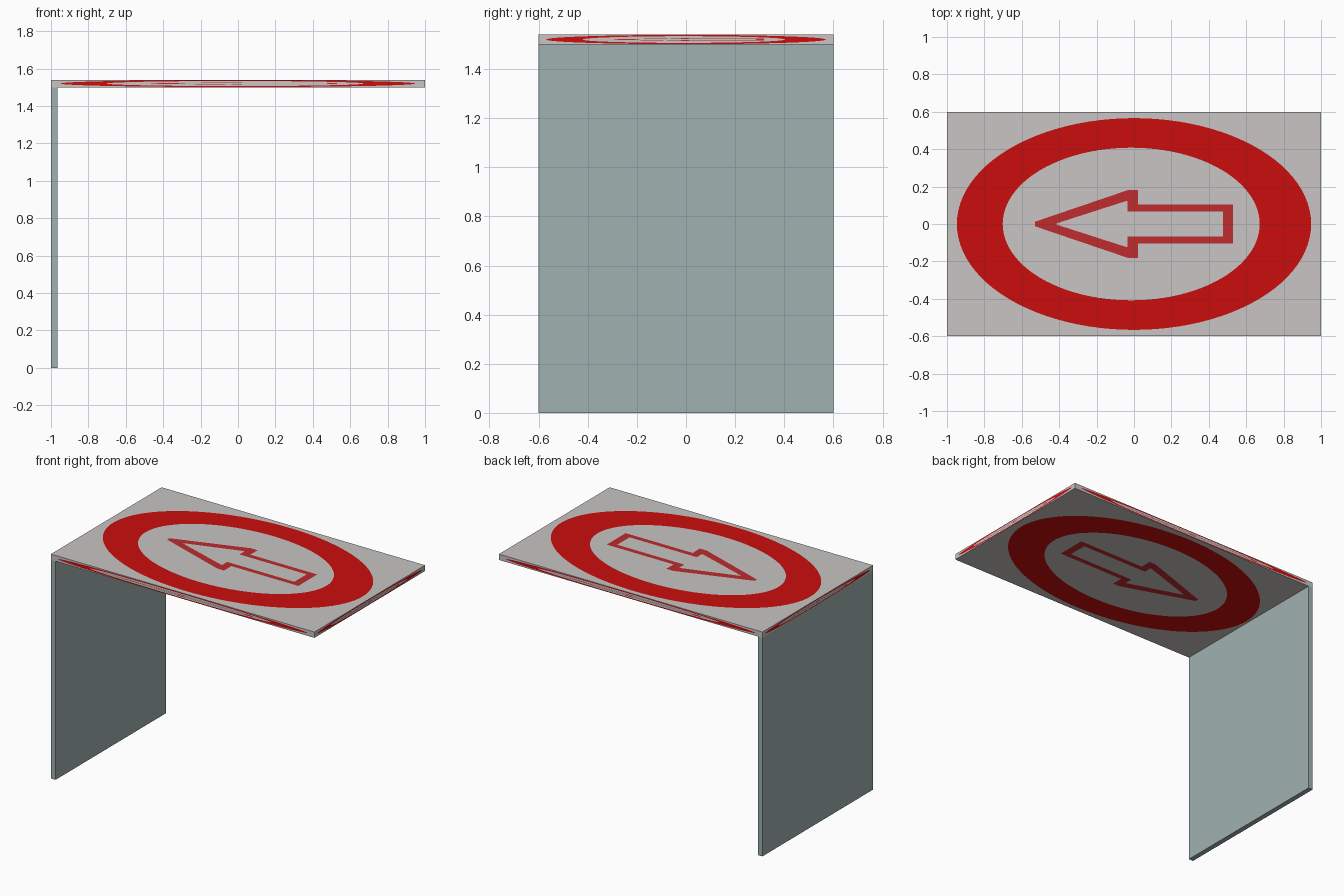
import bpy, math
from mathutils import Vector

if "Cube" in bpy.data.objects:
    bpy.data.objects.remove(bpy.data.objects["Cube"])


def material(name, rgb):
    m = bpy.data.materials.new(name)
    m.diffuse_color = (*rgb, 1)
    m.use_nodes = True
    m.node_tree.nodes["Principled BSDF"].inputs["Base Color"].default_value = m.diffuse_color
    return m


GREY = material("light grey", (0.58, 0.56, 0.55))
RED = material("bright red", (0.60, 0.004, 0.004))
ARROW = material("soft red", (0.51, 0.025, 0.028))
TEAL = material("grey teal", (0.35, 0.44, 0.435))


def mesh_object(name, verts, faces, mat):
    me = bpy.data.meshes.new(name)
    me.from_pydata(verts, [], faces)
    me.materials.append(mat)
    ob = bpy.data.objects.new(name, me)
    bpy.context.collection.objects.link(ob)
    return ob


def box(name, lo, hi, mat):
    bpy.ops.mesh.primitive_cube_add(size=1)
    ob = bpy.context.object
    ob.name = name
    for v in ob.data.vertices:
        v.co = [lo[i] + (v.co[i] + 0.5) * (hi[i] - lo[i]) for i in range(3)]
    ob.data.materials.append(mat)
    return ob


def ellipse(cx, rx, ry, n=96):
    return [(cx + rx * math.cos(2 * math.pi * i / n),
             ry * math.sin(2 * math.pi * i / n)) for i in range(n)]


def mirrored(half):
    # lower half outline, then its mirror image, counter-clockwise
    return [(x, -y) for x, y in half] + [(x, y) for x, y in reversed(half)]


# Board and its single side panel
box("table_top", (-1, -0.6, 1.5), (1, 0.6, 1.54), GREY)
box("side_panel", (-1, -0.6, 0), (-0.965, 0.6, 1.5), TEAL)

# Painted outlines, drawn on the 2 x 1.2 board
ring = (ellipse(0, 0.947, 0.566), ellipse(-0.015, 0.687, 0.408))
arrow = (mirrored([(-0.53, 0.012), (-0.03, 0.182), (0.022, 0.182), (0.022, 0.103), (0.53, 0.103)]),
         mirrored([(-0.415, 0.003), (-0.045, 0.122), (-0.035, 0.122), (-0.035, 0.067), (0.475, 0.067)]))

X, Y, Z = Vector((1, 0, 0)), Vector((0, 1, 0)), Vector((0, 0, 1))
HALF = Vector((1, 0.6, 0.02))
CENTRE = Vector((0, 0, 1.52))


def paint(name, loops, u, v, mat):
    """Thin painted strip between two loops, stretched over one board face."""
    n = u.cross(v)
    size = lambda d: abs(d.dot(HALF))
    base = CENTRE + n * (size(n) + 0.0008)
    verts = [base + u * (a * size(u)) + v * (b / 0.6 * size(v))
             for loop in loops for a, b in loop]
    k = len(loops[0])
    faces = [(i, (i + 1) % k, k + (i + 1) % k, k + i) for i in range(k)]
    mesh_object(name, verts, faces, mat)


# The same sign is stretched over all six faces of the board
for face, u, v in (("top", X, Y), ("bottom", X, -Y), ("front", X, Z),
                   ("back", -X, Z), ("right", Y, Z), ("left", -Y, Z)):
    paint(face + "_ring", ring, u, v, RED)
    paint(face + "_arrow", arrow, u, v, ARROW)
